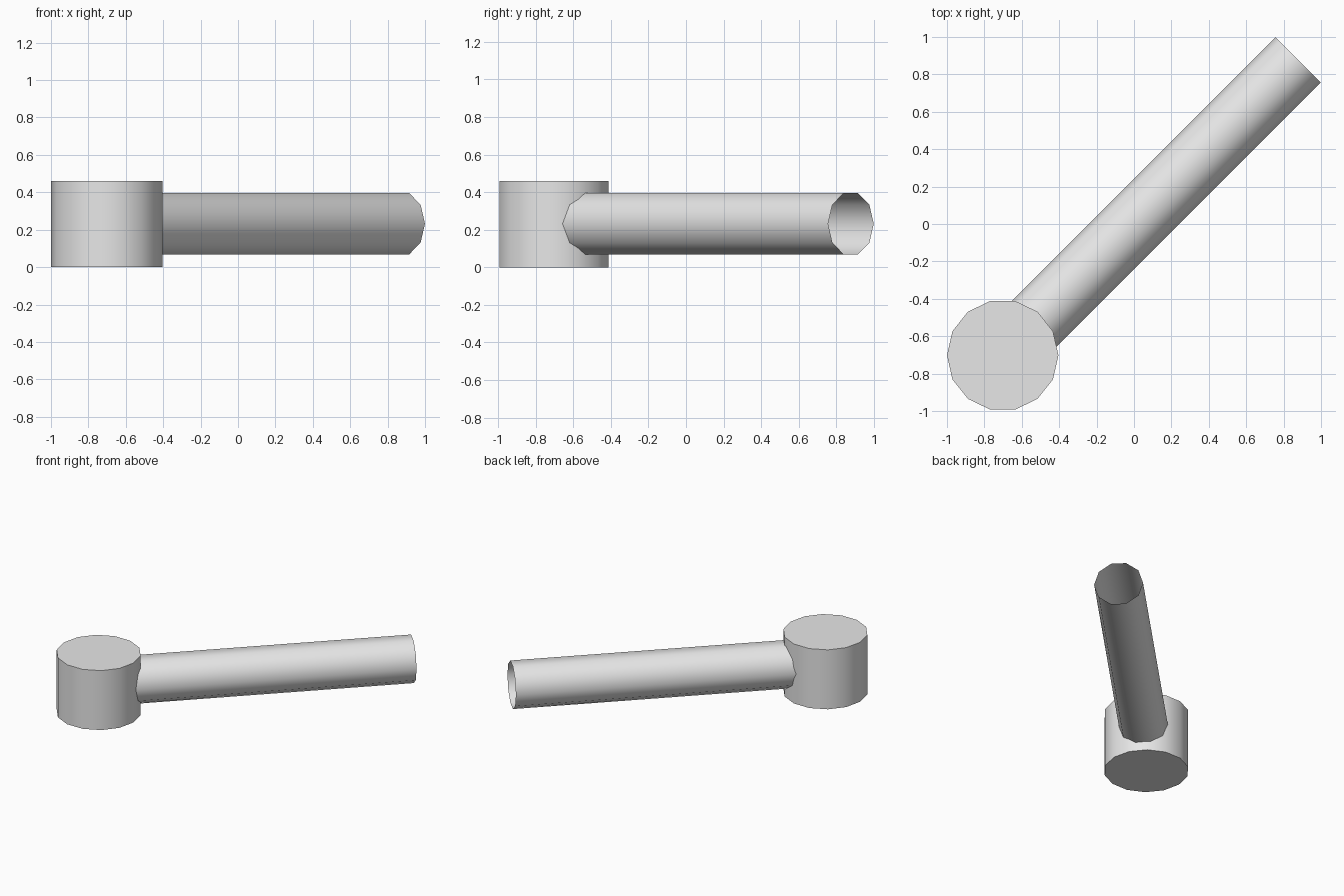
import bpy
import math
from mathutils import Vector

if "Cube" in bpy.data.objects:
    bpy.data.objects.remove(bpy.data.objects["Cube"])

grey = bpy.data.materials.new("light_grey")
grey.diffuse_color = (0.8, 0.8, 0.8, 1.0)
grey.use_nodes = True
grey.node_tree.nodes["Principled BSDF"].inputs["Base Color"].default_value = grey.diffuse_color


def cylinder(name, sides, radius, start, end, fill, turn=0.0):
    """Smooth-sided cylinder running from start to end."""
    start, end = Vector(start), Vector(end)
    axis = end - start
    # keep the local y axis horizontal so the facets line up
    flat = math.hypot(axis.x, axis.y)
    heading = math.atan2(axis.y, axis.x) if flat > 1e-6 else 0.0
    tilt = math.atan2(flat, axis.z)
    bpy.ops.mesh.primitive_cylinder_add(
        vertices=sides, radius=radius, depth=axis.length,
        end_fill_type=fill, location=(start + end) / 2)
    obj = bpy.context.object
    obj.name = name
    # primitive vertices start on local +y; turn the ring before tilting
    for v in obj.data.vertices:
        x, y = v.co.x, v.co.y
        v.co.x = x * math.cos(turn) - y * math.sin(turn)
        v.co.y = x * math.sin(turn) + y * math.cos(turn)
    obj.rotation_euler = (0.0, tilt, heading)
    obj.data.materials.append(grey)
    bpy.ops.object.shade_smooth_by_angle(angle=math.radians(40))
    return obj


# upright solid drum, a corner pointing along x
cylinder("drum", 14, 0.298, (-0.702, -0.702, 0.0), (-0.702, -0.702, 0.46),
         'NGON', math.pi / 2)

# open tube leaving the drum diagonally, corners at its left and right
cylinder("tube", 10, 0.172, (-0.702, -0.702, 0.232), (0.878, 0.878, 0.232),
         'NOTHING')
